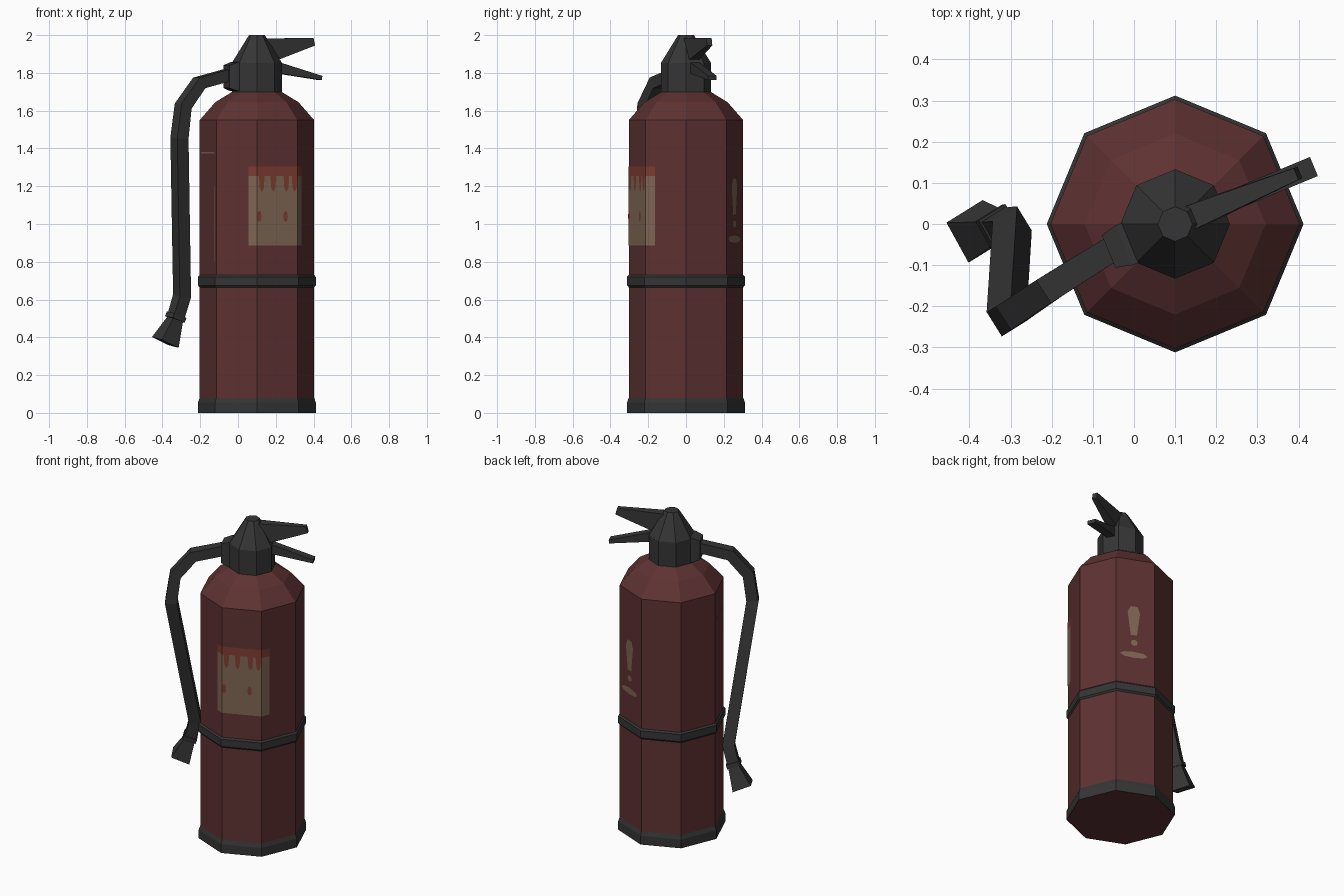
import bpy, bmesh, math
from mathutils import Vector

if "Cube" in bpy.data.objects:
    bpy.data.objects.remove(bpy.data.objects["Cube"])

CX = 0.10            # axis of the tank
R = 0.303            # tank radius


def material(name, rgb):
    m = bpy.data.materials.new(name)
    m.diffuse_color = (*rgb, 1)
    m.use_nodes = True
    m.node_tree.nodes["Principled BSDF"].inputs["Base Color"].default_value = m.diffuse_color
    return m


RED = material("dull_red", (0.112, 0.031, 0.032))
BLACK = material("dark_rubber", (0.036, 0.036, 0.036))
TAN = material("faded_tan", (0.21, 0.13, 0.085))
BRIGHT = material("label_red", (0.21, 0.045, 0.03))


def make(name, bm, mat, fix=True):
    if fix:
        bmesh.ops.recalc_face_normals(bm, faces=bm.faces)
    me = bpy.data.meshes.new(name)
    bm.to_mesh(me)
    bm.free()
    me.materials.append(mat)
    ob = bpy.data.objects.new(name, me)
    bpy.context.collection.objects.link(ob)
    return ob


def loft(name, sections, mat, caps=True):
    """Bridge a row of equal-sized rings, optionally closing both ends."""
    bm = bmesh.new()
    rings = [[bm.verts.new(p) for p in s] for s in sections]
    n = len(rings[0])
    for a, b in zip(rings, rings[1:]):
        for i in range(n):
            j = (i + 1) % n
            bm.faces.new((a[i], a[j], b[j], b[i]))
    if caps:
        bm.faces.new(rings[0][::-1])
        bm.faces.new(rings[-1])
    return make(name, bm, mat, caps)


def octagon(r, z):
    return [(CX + r * math.cos(k * math.pi / 4), r * math.sin(k * math.pi / 4), z)
            for k in range(8)]


def lathe(name, profile, mat, caps=True):
    return loft(name, [octagon(r, z) for r, z in profile], mat, caps)


def radial_bar(name, angle, sections):
    """Bar pointing out of the head; each section: (r_top, z_top, r_low, z_low, width)."""
    d = Vector((math.cos(angle), math.sin(angle), 0))
    s = Vector((-d.y, d.x, 0))
    rings = []
    for rt, zt, rl, zl, w in sections:
        top = Vector((CX, 0, zt)) + d * rt
        low = Vector((CX, 0, zl)) + d * rl
        h = s * w / 2
        rings.append([top - h, top + h, low + h, low - h])
    return loft(name, rings, BLACK)


def patch(name, face, outline, mat, lift=0.002):
    """Painted patch on one tank face; outline in (0..1 across face, height)."""
    a, b = [Vector((math.cos(k * math.pi / 4), math.sin(k * math.pi / 4), 0)) * (R + lift)
            for k in (face, face + 1)]
    bm = bmesh.new()
    f = bm.faces.new([bm.verts.new(a.lerp(b, t) + Vector((CX, 0, z))) for t, z in outline])
    f.normal_update()
    if f.normal.dot(a + b) < 0:
        f.normal_flip()
    return make(name, bm, mat, False)


def rect(t0, t1, z0, z1):
    return [(t0, z0), (t1, z0), (t1, z1), (t0, z1)]


def blob(t, z, w, h):
    return [(t + w * math.cos(i * math.pi / 4), z + h * math.sin(i * math.pi / 4))
            for i in range(8)]


# Tank, base rim and strap
lathe("tank", [(0.311, 0), (R, 0.004), (R, 1.55), (0.22, 1.645), (0.13, 1.70)], RED)
lathe("base_rim", [(0.312, 0), (0.312, 0.055), (R, 0.08)], BLACK, caps=False)
lathe("strap", [(R, 0.665), (0.312, 0.675), (0.312, 0.72), (R, 0.73)], BLACK, caps=False)

# Valve head with two levers and the hose fitting
lathe("valve_head", [(0.133, 1.695), (0.133, 1.852), (0.042, 2.0)], BLACK)
A = math.radians(22.5)
radial_bar("upper_lever", A, [(0.04, 1.982, 0.09, 1.862, 0.06),
                              (0.318, 1.985, 0.328, 1.945, 0.03)])
radial_bar("lower_lever", A, [(0.10, 1.862, 0.10, 1.80, 0.05),
                              (0.365, 1.784, 0.362, 1.762, 0.05)])
radial_bar("hose_fitting", A + math.pi, [(0.10, 1.862, 0.10, 1.70, 0.105),
                                         (0.135, 1.855, 0.135, 1.705, 0.105),
                                         (0.175, 1.84, 0.175, 1.72, 0.085)])

# Hose, collar and flared nozzle: square sections along a path
SIDE = Vector((0.53, -0.85, 0))


def sweep(name, path, sizes):
    pts = [Vector(p) for p in path]
    rings = []
    for i, p in enumerate(pts):
        t0 = (pts[i] - pts[i - 1]).normalized() if i else Vector()
        t1 = (pts[i + 1] - p).normalized() if i + 1 < len(pts) else Vector()
        t = (t0 + t1).normalized()
        s = (SIDE - t * t.dot(SIDE)).normalized()
        u = t.cross(s)
        h = sizes[i] / 2
        rings.append([p + s * h * a + u * h * b
                      for a, b in ((-1, -1), (1, -1), (1, 1), (-1, 1))])
    return loft(name, rings, BLACK)


sweep("hose", [(-0.04, -0.052, 1.793), (-0.205, -0.155, 1.747), (-0.29, -0.212, 1.625),
               (-0.31, -0.225, 1.455), (-0.296, -0.005, 0.62), (-0.33, -0.007, 0.505)],
      [0.062, 0.066, 0.068, 0.07, 0.07, 0.068])
sweep("nozzle_collar", [(-0.325, -0.006, 0.52), (-0.334, -0.008, 0.495)], [0.08, 0.08])
sweep("nozzle", [(-0.328, -0.006, 0.505), (-0.385, -0.018, 0.373)], [0.06, 0.112])

# Front label wraps over three tank faces (5, 6, 7) with a red header
for face, t0, t1 in ((5, 0.80, 1), (6, 0, 1), (7, 0, 0.235)):
    patch(f"label_sheet_{face}", face, rect(t0, t1, 0.885, 1.255), TAN)
    patch(f"label_header_{face}", face, rect(t0, t1, 1.255, 1.305), BRIGHT)
for i, t in enumerate((0.12, 0.40, 0.72, 0.92)):
    patch(f"label_drip_{i}", 6, [(t - 0.07, 1.256), (t - 0.05, 1.19), (t, 1.17),
                                 (t + 0.05, 1.19), (t + 0.07, 1.256)], BRIGHT, 0.004)
for i, t in enumerate((0.06, 0.70)):
    patch(f"label_spot_{i}", 6, blob(t, 1.04, 0.055, 0.03), BRIGHT, 0.004)

# Worn paint marks on the back right face
patch("worn_streak", 1, [(0.38, 1.05), (0.54, 1.05), (0.62, 1.20), (0.55, 1.24),
                         (0.38, 1.24), (0.30, 1.20)], TAN)
patch("worn_spot", 1, blob(0.47, 1.0, 0.09, 0.02), TAN)
patch("worn_smear", 1, blob(0.46, 0.92, 0.36, 0.02), TAN)

# Faint scuffed edge lines on the left face
patch("scuff_top", 4, rect(0.1, 0.9, 1.372, 1.38), TAN)
patch("scuff_side", 4, rect(0.89, 0.92, 0.80, 1.20), TAN)
